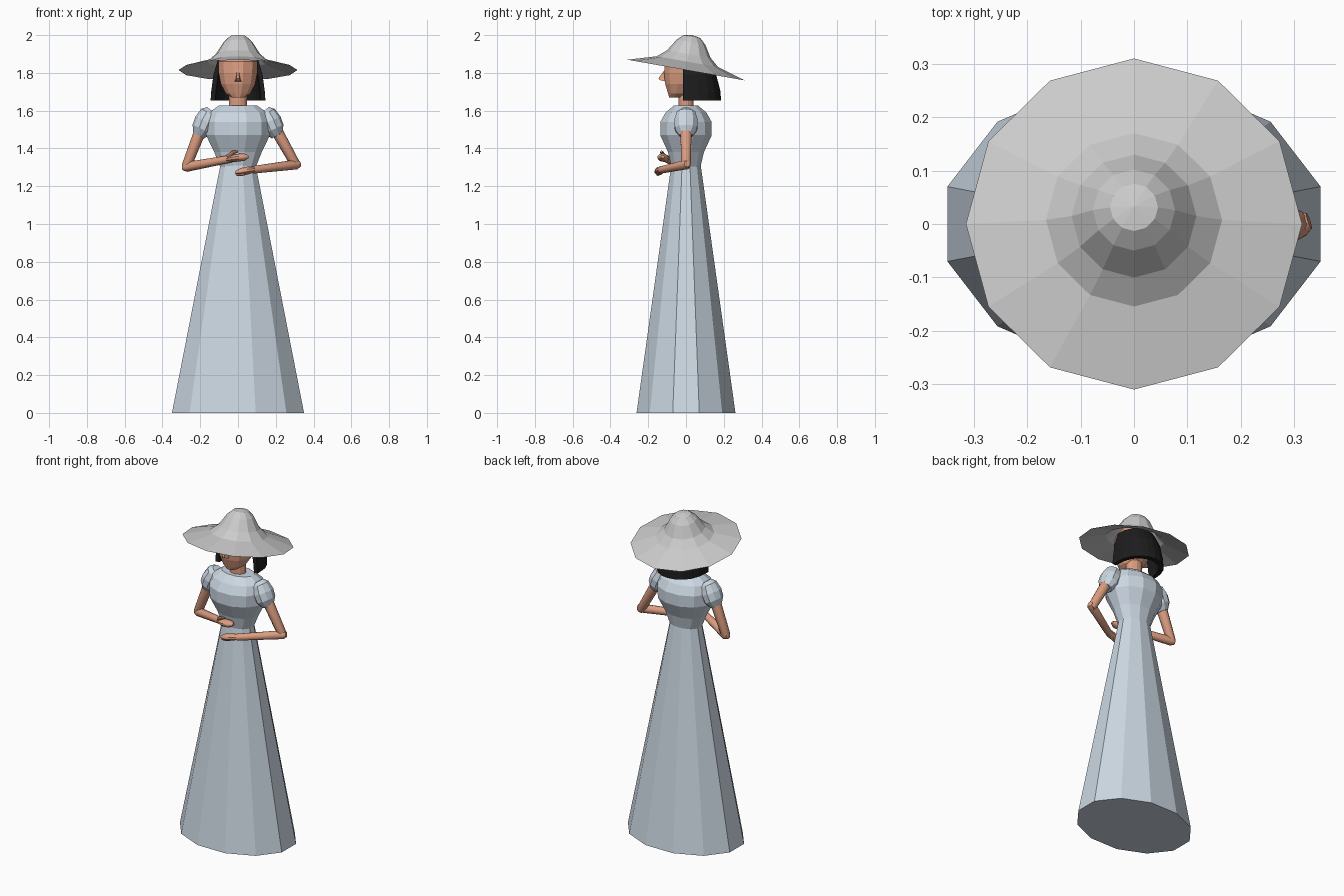
import bpy, bmesh
from math import sin, cos, pi, radians
from mathutils import Vector, Matrix

if "Cube" in bpy.data.objects:
    bpy.data.objects.remove(bpy.data.objects["Cube"])


def material(name, rgb):
    m = bpy.data.materials.new(name)
    m.diffuse_color = (*rgb, 1)
    m.use_nodes = True
    m.node_tree.nodes["Principled BSDF"].inputs["Base Color"].default_value = m.diffuse_color
    return m


SKIN = material("skin", (0.72, 0.34, 0.22))
DRESS = material("dress", (0.60, 0.68, 0.76))
BLACK = material("hair", (0.012, 0.012, 0.012))


def skin_rings(name, rings, mat, caps=(True, True)):
    """Bridge a list of point rings into one mesh."""
    bm = bmesh.new()
    vs = [[bm.verts.new(p) for p in r] for r in rings]
    n = len(vs[0])
    for a, b in zip(vs, vs[1:]):
        for i in range(n):
            j = (i + 1) % n
            bm.faces.new((a[i], a[j], b[j], b[i]))
    if caps[0]:
        bm.faces.new(vs[0][::-1])
    if caps[1]:
        bm.faces.new(vs[-1])
    bm.normal_update()
    me = bpy.data.meshes.new(name)
    bm.to_mesh(me)
    bm.free()
    ob = bpy.data.objects.new(name, me)
    bpy.context.collection.objects.link(ob)
    if mat:
        me.materials.append(mat)
    return ob


def loft(name, profile, n, mat, turn=0.5, caps=(True, True)):
    """Stack of elliptical n-gons; profile rows are (z, rx, ry, cy)."""
    ang = [2 * pi * (i + turn) / n for i in range(n)]
    rings = [[(rx * cos(a), cy + ry * sin(a), z) for a in ang]
             for z, rx, ry, cy in profile]
    return skin_rings(name, rings, mat, caps)


def limb(name, path, radii, mat, n=10, flat=1.0, smooth=True):
    """Tube through the path, with mitred joints and optional flattening."""
    pts = [Vector(p) for p in path]
    rings = []
    for k, p in enumerate(pts):
        d = pts[min(k + 1, len(pts) - 1)] - pts[max(k - 1, 0)]
        d.normalize()
        u = d.cross(Vector((0, 1, 0))).normalized()
        v = d.cross(u)
        rings.append([p + radii[k] * (flat * u * cos(2 * pi * i / n) + v * sin(2 * pi * i / n))
                      for i in range(n)])
    ob = skin_rings(name, rings, mat)
    if smooth:
        bpy.context.view_layer.objects.active = ob
        ob.select_set(True)
        bpy.ops.object.shade_smooth_by_angle(angle=radians(40))
        ob.select_set(False)
    return ob


# Dress: long twelve-sided skirt and bodice
loft("skirt", [(0, .362, .271, 0), (1.31, .097, .081, 0)], 12, DRESS)
loft("bodice", [(1.30, .097, .079, 0), (1.38, .13, .098, 0), (1.47, .175, .141, 0),
                (1.54, .178, .141, 0), (1.59, .160, .112, 0), (1.627, .105, .066, 0)], 12, DRESS)

# Neck and head
loft("neck", [(1.60, .05, .042, 0), (1.74, .05, .042, 0)], 12, SKIN)
loft("head", [(1.67, .035, .035, -.055), (1.69, .066, .062, -.035), (1.74, .094, .095, -.018),
              (1.80, .106, .112, -.008), (1.86, .108, .110, -.005), (1.91, .075, .080, .01)],
     12, SKIN)

# Nose: small wedge
skin_rings("nose", [[(-.020, -.10, 1.752), (.020, -.10, 1.752), (.013, -.138, 1.762), (-.013, -.138, 1.762)],
                    [(-.012, -.10, 1.775), (.012, -.10, 1.775), (.007, -.146, 1.771), (-.007, -.146, 1.771)],
                    [(-.007, -.10, 1.815), (.007, -.10, 1.815), (.005, -.116, 1.812), (-.005, -.116, 1.812)]], SKIN)

# Hair: half shell wrapped around the back of the head
levels = [(1.655, .145, .185), (1.70, .142, .183), (1.79, .130, .160), (1.865, .108, .120)]
arc = [pi * i / 10 for i in range(11)]
rings = []
for z, rx, ry in levels:
    outer = [(rx * cos(a), -.015 + (ry + .015) * sin(a) ** .75, z) for a in arc]
    inner = [((rx - .025) * cos(a), -.015 + (ry - .015) * sin(a) ** .75, z) for a in reversed(arc)]
    rings.append(outer + inner)
skin_rings("hair", rings, BLACK)

# Hat: open tilted shell
hat = loft("hat", [(0, .315, .315, 0), (.045, .165, .165, 0), (.086, .117, .117, 0),
                   (.150, .077, .077, 0), (.180, .045, .045, 0), (.188, .002, .002, 0)],
           12, None, turn=0, caps=(False, True))
hat.data.transform(Matrix.Translation((0, 0, 1.815)) @ Matrix.Rotation(radians(-10), 4, 'X'))

# Puffed sleeves
for s, side in ((1, "left"), (-1, "right")):
    limb(side + "_sleeve", [(s * x, 0, z) for x, z in
                            ((.142, 1.603), (.153, 1.588), (.172, 1.545), (.190, 1.502), (.208, 1.468))],
         [.030, .052, .065, .062, .036], DRESS, n=10, flat=.9, smooth=False)

# Arms, hands and thumbs
limb("left_upper_arm", [(.19, 0, 1.52), (.306, 0, 1.312), (.315, 0, 1.298)], [.032, .026, .018], SKIN)
limb("left_forearm", [(.328, .006, 1.318), (.31, 0, 1.315), (.08, -.13, 1.287)], [.016, .026, .020], SKIN)
limb("left_hand", [(.10, -.12, 1.289), (.055, -.138, 1.285), (.015, -.142, 1.277), (-.015, -.142, 1.270)],
     [.019, .026, .025, .010], SKIN, flat=.75)
limb("left_thumb", [(.06, -.14, 1.275), (.02, -.148, 1.264), (-.008, -.148, 1.259)],
     [.010, .010, .005], SKIN, n=8)
limb("right_upper_arm", [(-.19, 0, 1.52), (-.273, 0, 1.305), (-.280, 0, 1.288)], [.032, .026, .018], SKIN)
limb("right_forearm", [(-.293, .006, 1.300), (-.273, 0, 1.302), (-.035, -.105, 1.346)], [.016, .026, .020], SKIN)
limb("right_hand", [(-.055, -.10, 1.343), (-.01, -.12, 1.350), (.032, -.124, 1.354), (.056, -.124, 1.356)],
     [.020, .030, .028, .010], SKIN, flat=.7)
limb("right_thumb", [(-.055, -.115, 1.358), (-.025, -.128, 1.379), (.000, -.130, 1.384)],
     [.010, .010, .005], SKIN, n=8)
